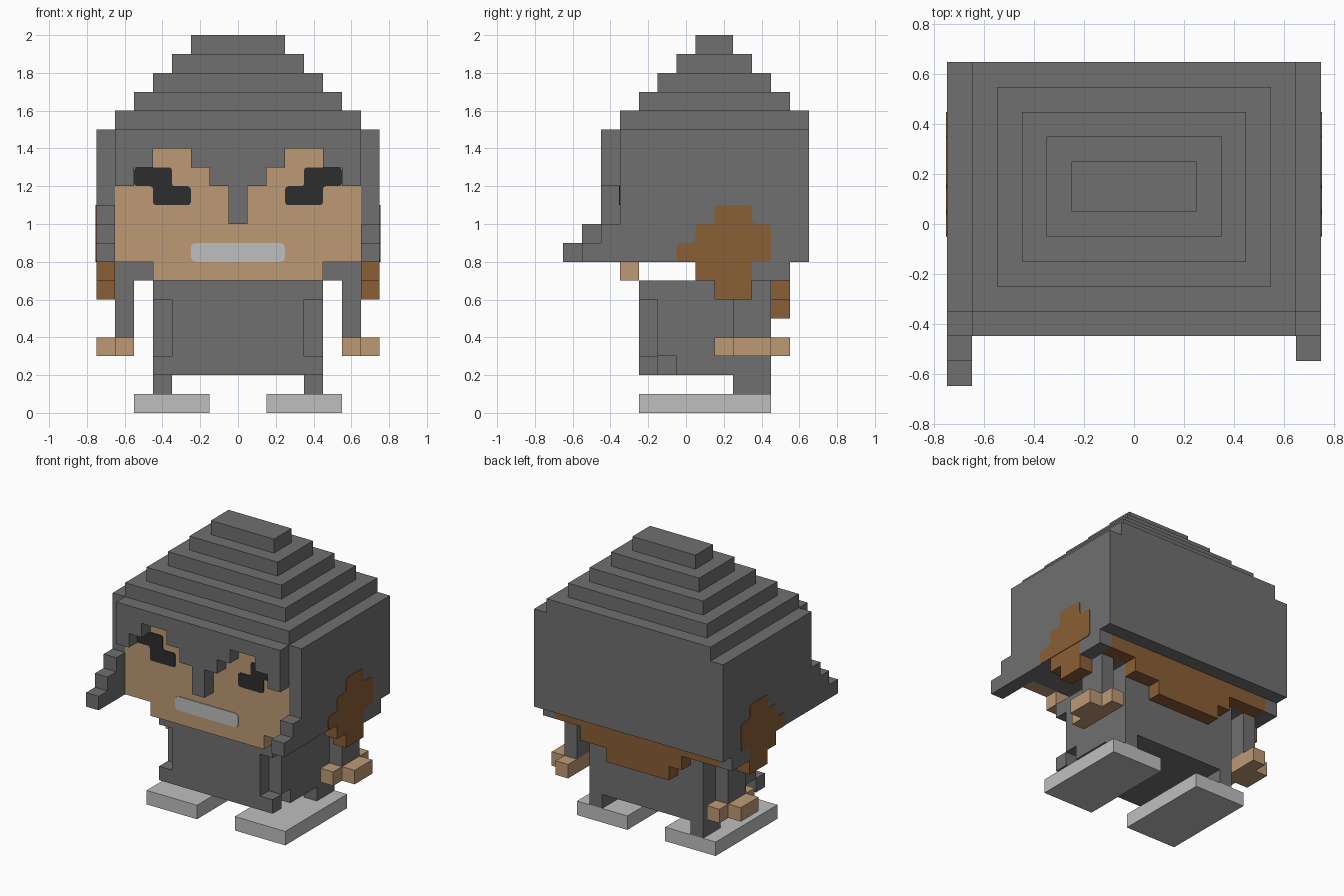
import bpy, bmesh

cube = bpy.data.objects.get("Cube")
if cube:
    bpy.data.objects.remove(cube, do_unlink=True)

U = 0.1  # one block


def material(name, color):
    m = bpy.data.materials.new(name)
    m.diffuse_color = (*color, 1)
    m.use_nodes = True
    m.node_tree.nodes["Principled BSDF"].inputs["Base Color"].default_value = (*color, 1)
    return m


GREY = material("dark grey cloth", (0.16, 0.16, 0.16))
SKIN = material("tan skin", (0.515, 0.323, 0.178))
BROWN = material("brown hair", (0.254, 0.112, 0.035))
BLACK = material("near black", (0.026, 0.026, 0.026))
LIGHT = material("light grey", (0.521, 0.521, 0.521))


def finish(name, mat, bm):
    bmesh.ops.recalc_face_normals(bm, faces=bm.faces)
    me = bpy.data.meshes.new(name)
    bm.to_mesh(me)
    bm.free()
    me.materials.append(mat)
    ob = bpy.data.objects.new(name, me)
    bpy.context.collection.objects.link(ob)
    return ob


def blocks(name, mat, boxes, mirror=False):
    """Boxes given in block units as x0, x1, y0, y1, z0, z1."""
    bm = bmesh.new()
    for side in ((1, -1) if mirror else (1,)):
        for x0, x1, y0, y1, z0, z1 in boxes:
            vs = bmesh.ops.create_cube(bm, size=1)["verts"]
            for v in vs:
                v.co.x = side * (x1 if v.co.x > 0 else x0) * U
                v.co.y = (y1 if v.co.y > 0 else y0) * U
                v.co.z = (z1 if v.co.z > 0 else z0) * U
    return finish(name, mat, bm)


def prism(name, mat, outline, axis, near, far, rounding=0.0):
    """Extrude an outline of (horizontal, z) block units along x or y."""
    bm = bmesh.new()
    if axis == "y":
        vs = [bm.verts.new((a * U, near * U, z * U)) for a, z in outline]
    else:
        vs = [bm.verts.new((near * U, a * U, z * U)) for a, z in outline]
    bm.faces.new(vs)
    if rounding:
        bmesh.ops.bevel(bm, geom=bm.verts[:], offset=rounding * U, segments=2,
                        profile=0.5, affect='VERTICES')
    top = bmesh.ops.extrude_face_region(bm, geom=bm.faces[:])["geom"]
    d = (far - near) * U
    bmesh.ops.translate(bm, verts=[g for g in top if isinstance(g, bmesh.types.BMVert)],
                        vec=(0, d, 0) if axis == "y" else (d, 0, 0))
    return finish(name, mat, bm)


# Hood: main block, side walls and stepped crown
blocks("hood_back", GREY, [(-6.5, 6.5, -2.5, 6.5, 8, 15)])
blocks("hood_side_walls", GREY, [(6.5, 7.5, -3.5, 6.5, 8, 15)], mirror=True)
blocks("hood_crown", GREY, [(i - 6.5, 6.5 - i, i - 3.5, 6.5 - i, 15 + i, 16 + i)
                            for i in range(5)])

# Brow of the hood with eye openings and centre peak
half = [(6.5, 15), (6.5, 12), (5.5, 12), (5.5, 13), (4.5, 13), (4.5, 14),
        (2.5, 14), (2.5, 13), (1.5, 13), (1.5, 12), (0.5, 12), (0.5, 10)]
prism("hood_brow", GREY, half + [(-x, z) for x, z in reversed(half)], "y", -4.5, -3.5)

# Stepped hood tips, the right one longer
prism("hood_tip_right", GREY, [(-3.5, 8), (-3.5, 11), (-4.5, 11), (-4.5, 10), (-5.5, 10),
                               (-5.5, 9), (-6.5, 9), (-6.5, 8)], "x", -7.5, -6.5)
prism("hood_tip_left", GREY, [(-3.5, 8), (-3.5, 10), (-4.5, 10), (-4.5, 9), (-5.5, 9),
                              (-5.5, 8)], "x", 6.5, 7.5)
blocks("hood_rear_corners", GREY, [(6.5, 7.5, 3.5, 5.5, 7, 8)], mirror=True)

# Face, chin and neck
blocks("face", SKIN, [(-6.5, 6.5, -3.5, -2.5, 8, 15)])
blocks("chin", SKIN, [(-4.5, 4.5, -3.5, -2.5, 7, 8)])
blocks("neck", SKIN, [(-2.5, 2.5, 0.5, 3.5, 7, 8)])

# Eyes and mouth
eye = [(5.5, 12), (5.5, 13), (3.5, 13), (3.5, 12), (2.5, 12), (2.5, 11), (4.5, 11), (4.5, 12)]
for side, label in ((1, "left"), (-1, "right")):
    prism("eye_" + label, BLACK, [(side * x, z) for x, z in eye], "y", -3.5, -3.56, 0.15)
prism("mouth", LIGHT, [(-2.5, 8), (2.5, 8), (2.5, 9), (-2.5, 9)], "y", -3.5, -3.56, 0.25)

# Brown side patches with hanging locks
patch = [(0.5, 8), (-0.5, 8), (-0.5, 9), (0.5, 9), (0.5, 10), (1.5, 10), (1.5, 11),
         (3.5, 11), (3.5, 10), (4.5, 10), (4.5, 8)]
for side, label in ((1, "left"), (-1, "right")):
    prism("hair_patch_" + label, BROWN, patch, "x", side * 7.5, side * 7.54, 0.2)
blocks("side_locks", BROWN, [(6.5, 7.5, 0.5, 3.5, 7, 8), (6.5, 7.5, 1.5, 3.5, 6, 7)],
       mirror=True)

# Stepped hair at the back
prism("back_hair", BROWN, [(6.5, 8), (6.5, 7), (4.5, 7), (4.5, 6), (2.5, 6), (2.5, 5),
                           (-2.5, 5), (-2.5, 6), (-3.5, 6), (-3.5, 7), (-6.5, 7),
                           (-6.5, 8)], "y", 4.5, 5.5)

# Coat: core, front panel, side panels and raised corners
blocks("coat_core", GREY, [(-3.5, 3.5, -1.5, 4.5, 2, 7)])
blocks("coat_front", GREY, [(-3.5, 3.5, -2.5, -1.5, 2, 7)])
blocks("coat_sides", GREY, [(3.5, 4.5, -1.5, 4.5, 3, 7), (3.5, 4.5, -0.5, 4.5, 2, 3)],
       mirror=True)
blocks("coat_front_corners", GREY, [(3.5, 4.5, -2.5, -1.5, 6, 7),
                                    (3.5, 4.5, -2.5, -1.5, 2, 3)], mirror=True)

# Arms and hands
blocks("arms", GREY, [(4.5, 6.5, 2.5, 4.5, 7, 8), (5.5, 6.5, 2.5, 4.5, 4, 7)], mirror=True)
blocks("hands", SKIN, [(5.5, 6.5, 1.5, 5.5, 3, 4), (6.5, 7.5, 2.5, 4.5, 3, 4)], mirror=True)

# Legs and flat shoes
blocks("legs", GREY, [(3.5, 4.5, 2.5, 4.5, 1, 2)], mirror=True)
blocks("shoes", LIGHT, [(1.5, 5.5, -2.5, 4.5, 0, 1)], mirror=True)
